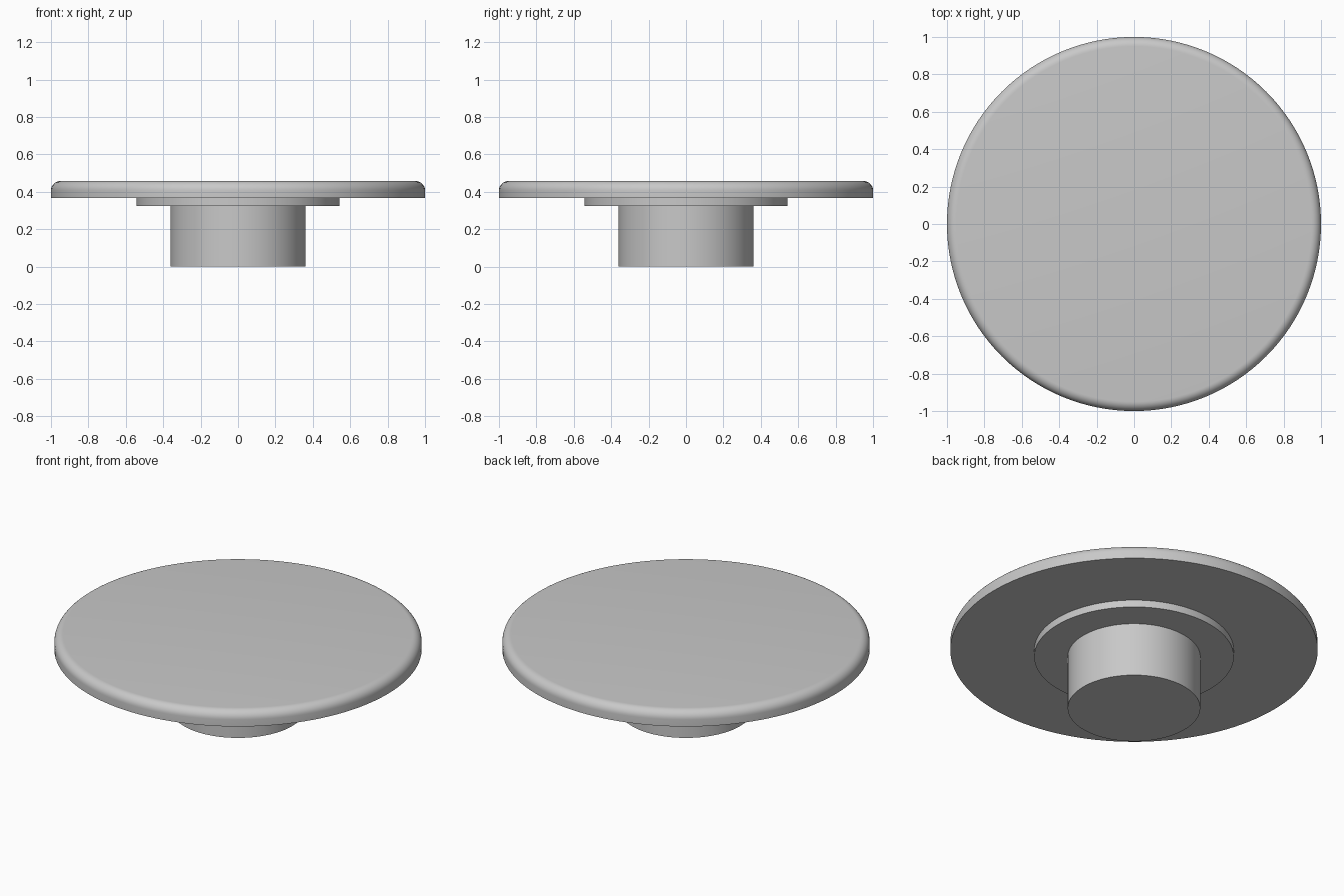
import bpy
import bmesh
import math

cube = bpy.data.objects.get("Cube")
if cube:
    bpy.data.objects.remove(cube, do_unlink=True)

SIDES = 128

grey = bpy.data.materials.new("plain_grey")
grey.use_nodes = True
colour = (0.58, 0.58, 0.58, 1)
grey.diffuse_color = colour
grey.node_tree.nodes["Principled BSDF"].inputs["Base Color"].default_value = colour


def disc(name, radius, bottom, top, rounding=0):
    """Upright cylinder, with an optional rounded top rim."""
    bm = bmesh.new()
    bmesh.ops.create_cone(bm, cap_ends=True, segments=SIDES,
                          radius1=radius, radius2=radius, depth=top - bottom)
    if rounding:
        rim = [e for e in bm.edges if all(v.co.z > 0 for v in e.verts)]
        bmesh.ops.bevel(bm, geom=rim, offset=rounding, segments=8,
                        profile=0.5, affect='EDGES')
    mesh = bpy.data.meshes.new(name)
    bm.to_mesh(mesh)
    bm.free()
    mesh.materials.append(grey)
    obj = bpy.data.objects.new(name, mesh)
    obj.location.z = (bottom + top) / 2
    bpy.context.collection.objects.link(obj)
    bpy.ops.object.select_all(action='DESELECT')
    obj.select_set(True)
    bpy.context.view_layer.objects.active = obj
    bpy.ops.object.shade_smooth_by_angle(angle=math.radians(30))
    return obj


# Stem, collar under the plate, and the wide plate with its rounded rim
disc("stem", 0.361, 0, 0.323)
disc("collar", 0.543, 0.323, 0.366)
disc("top_plate", 1, 0.366, 0.457, rounding=0.05)
